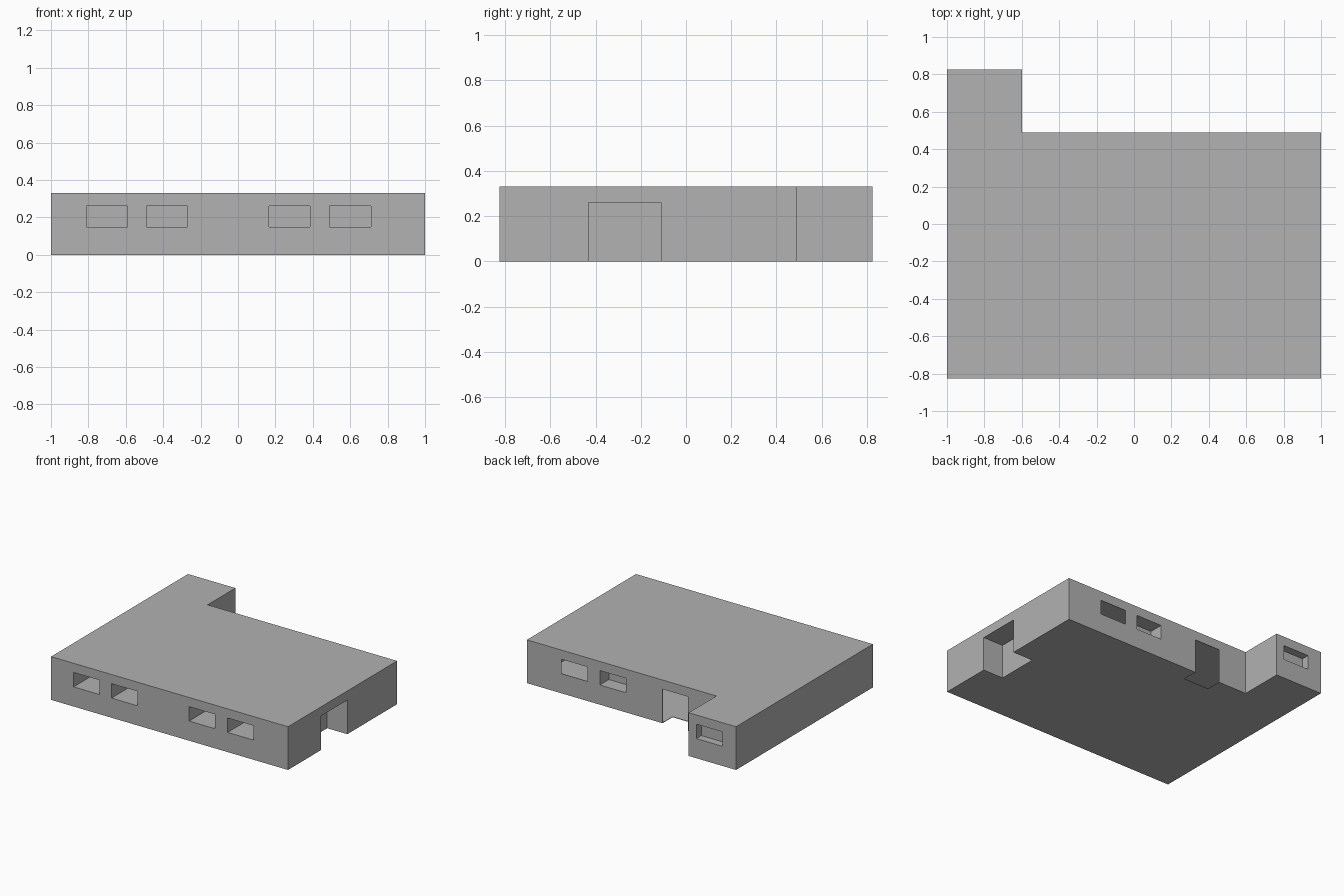
import bpy
import bmesh

cube = bpy.data.objects.get("Cube")
if cube:
    bpy.data.objects.remove(cube, do_unlink=True)

GREY = (0.445, 0.445, 0.445, 1)
plaster = bpy.data.materials.new("plain grey")
plaster.diffuse_color = GREY
plaster.use_nodes = True
plaster.node_tree.nodes["Principled BSDF"].inputs["Base Color"].default_value = GREY

HEIGHT = 0.33
WALL = 0.004
FRONT, BACK, WING = -0.825, 0.49, 0.825
SILL, HEAD = 0.15, 0.26
WIN = 0.22


def prism(name, outline, z0, z1):
    bm = bmesh.new()
    base = bm.faces.new([bm.verts.new((x, y, z0)) for x, y in outline])
    top = bmesh.ops.extrude_face_region(bm, geom=[base])["geom"]
    verts = [v for v in top if isinstance(v, bmesh.types.BMVert)]
    bmesh.ops.translate(bm, verts=verts, vec=(0, 0, z1 - z0))
    bmesh.ops.recalc_face_normals(bm, faces=bm.faces)
    mesh = bpy.data.meshes.new(name)
    bm.to_mesh(mesh)
    bm.free()
    mesh.materials.append(plaster)
    ob = bpy.data.objects.new(name, mesh)
    bpy.context.collection.objects.link(ob)
    return ob


def box(name, x, y, z, grow=0.0):
    (x0, x1), (y0, y1), (z0, z1) = [(a - grow, b + grow) for a, b in (x, y, z)]
    return prism(name, [(x0, y0), (x1, y0), (x1, y1), (x0, y1)], z0, z1)


def footprint(inset):
    # L-shaped plan with a wing at the back
    i = inset
    return [(-1 + i, FRONT + i), (1 - i, FRONT + i), (1 - i, BACK - i),
            (-0.6 - i, BACK - i), (-0.6 - i, WING - i), (-1 + i, WING - i)]


def subtract(target, cutter):
    mod = target.modifiers.new("cut", "BOOLEAN")
    mod.operation = "DIFFERENCE"
    mod.solver = "EXACT"
    mod.object = cutter
    bpy.context.view_layer.objects.active = target
    bpy.ops.object.modifier_apply(modifier=mod.name)


# Recesses: four front windows, side doorway, two back windows
OUT = 0.05
recesses = [((x, x + WIN), (FRONT - OUT, FRONT + 0.2), (SILL, HEAD))
            for x in (-0.81, -0.49, 0.165, 0.49)]
recesses += [
    ((0.83, 1 + OUT), (-0.43, -0.11), (-OUT, HEAD)),
    ((0.165, 0.165 + WIN), (BACK - 0.11, BACK + OUT), (SILL, HEAD)),
    ((-0.885, -0.885 + WIN), (WING - 0.06, WING + OUT), (SILL, HEAD)),
]

# Openings straight into the hollow inside: back window and back doorway
openings = [
    ((0.49, 0.49 + WIN), (BACK - 0.02, BACK + OUT), (SILL, HEAD)),
    ((-0.36, -0.145), (BACK - 0.12, BACK + OUT), (-OUT, HEAD)),
]

building = prism("building_shell", footprint(0), 0, HEIGHT)
cavity = prism("cavity", footprint(WALL), WALL, HEIGHT - WALL)
cutters = [cavity]
for r in recesses:
    casing = box("recess_casing", *r, grow=WALL)
    subtract(cavity, casing)
    cutters.append(casing)

subtract(building, cavity)
for r in recesses + openings:
    hole = box("hole", *r)
    subtract(building, hole)
    cutters.append(hole)

for c in cutters:
    bpy.data.objects.remove(c, do_unlink=True)
